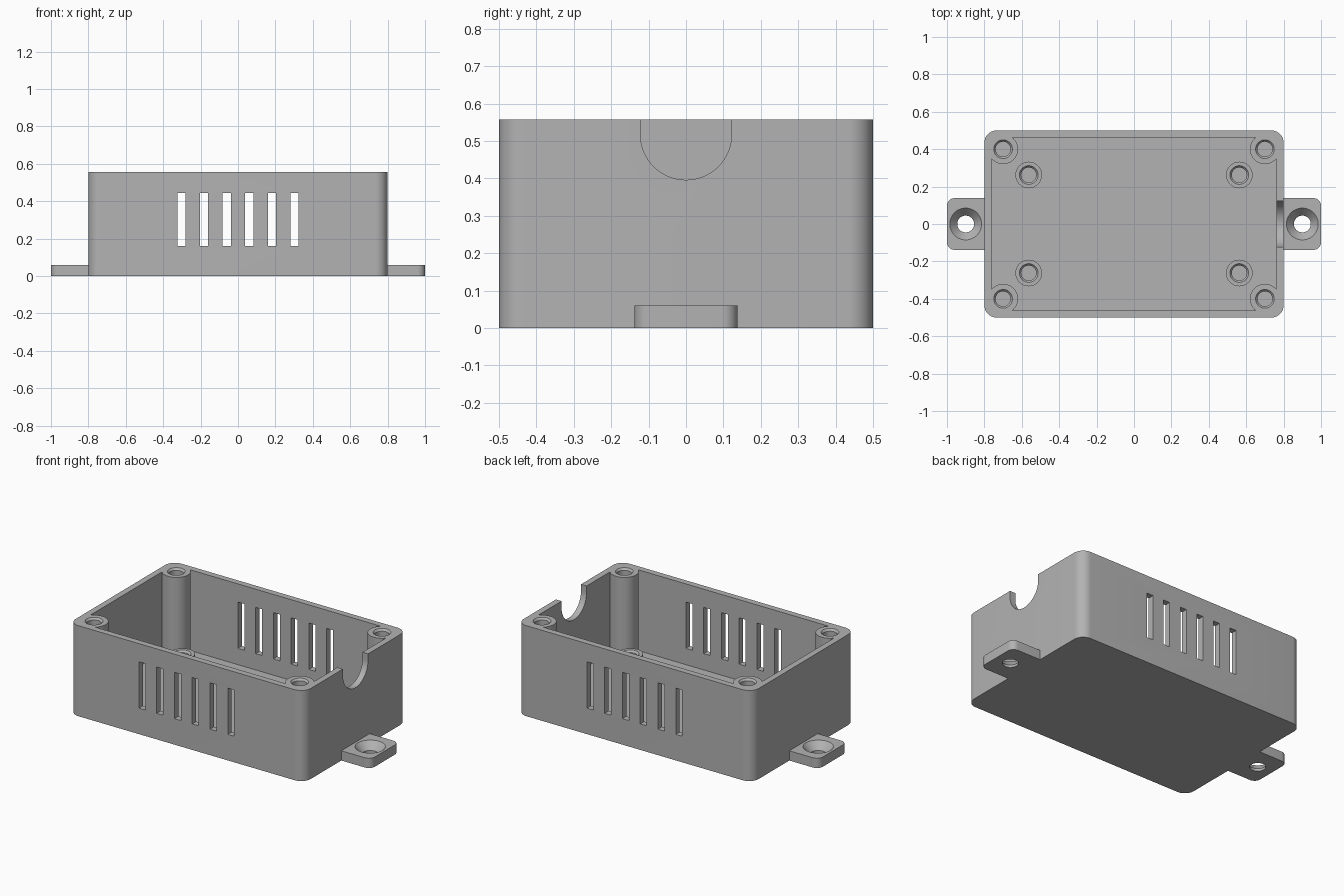
import bpy, bmesh, math

old = bpy.data.objects.get("Cube")
if old:
    bpy.data.objects.remove(old, do_unlink=True)

# One grey plastic for every part
grey = bpy.data.materials.new("grey plastic")
grey.use_nodes = True
colour = (0.45, 0.45, 0.45, 1)
grey.diffuse_color = colour
grey.node_tree.nodes["Principled BSDF"].inputs["Base Color"].default_value = colour

HEIGHT, WALL, FLOOR = 0.557, 0.038, 0.06
LENGTH, WIDTH = 1.6, 1.0


def make_object(name, bm):
    bmesh.ops.recalc_face_normals(bm, faces=bm.faces)
    mesh = bpy.data.meshes.new(name)
    bm.to_mesh(mesh)
    bm.free()
    mesh.materials.append(grey)
    obj = bpy.data.objects.new(name, mesh)
    bpy.context.collection.objects.link(obj)
    return obj


def add_box(bm, x0, x1, y0, y1, z0, z1, radius=0, rounded=lambda co: True):
    """Box whose chosen vertical edges are rounded."""
    verts = bmesh.ops.create_cube(bm, size=1)["verts"]
    for v in verts:
        v.co = (x1 if v.co.x > 0 else x0, y1 if v.co.y > 0 else y0,
                z1 if v.co.z > 0 else z0)
    if radius:
        edges = {e for v in verts for e in v.link_edges}
        upright = [e for e in edges
                   if abs(e.verts[0].co.z - e.verts[1].co.z) > 1e-4
                   and rounded(e.verts[0].co)]
        bmesh.ops.bevel(bm, geom=upright, offset=radius, segments=10,
                        affect='EDGES', profile=0.5)


def add_lathe(bm, x, y, profile, sides=48):
    """Closed turned solid from (radius, z) pairs, bottom to top."""
    rings = [[bm.verts.new((x + r * math.cos(2 * math.pi * i / sides),
                            y + r * math.sin(2 * math.pi * i / sides), z))
              for i in range(sides)] for r, z in profile]
    for a, b in zip(rings, rings[1:]):
        for i in range(sides):
            j = (i + 1) % sides
            bm.faces.new((a[i], a[j], b[j], b[i]))
    bm.faces.new(rings[0][::-1])
    bm.faces.new(rings[-1])


def combine(target, bm, operation, name):
    """Boolean a helper solid into the target and remove the helper."""
    helper = make_object(name, bm)
    helper.hide_render = True
    mod = target.modifiers.new(name, 'BOOLEAN')
    mod.operation, mod.solver, mod.object = operation, 'EXACT', helper
    bpy.context.view_layer.objects.active = target
    bpy.ops.object.modifier_apply(modifier=mod.name)
    bpy.data.objects.remove(helper, do_unlink=True)


def corners(x, y):
    return [(sx * x, sy * y) for sx in (-1, 1) for sy in (-1, 1)]


def finish(obj):
    bpy.ops.object.select_all(action='DESELECT')
    obj.select_set(True)
    bpy.context.view_layer.objects.active = obj
    bpy.ops.object.shade_smooth_by_angle(angle=math.radians(30))


# Outer shell with open top
hx, hy = LENGTH / 2, WIDTH / 2
bm = bmesh.new()
add_box(bm, -hx, hx, -hy, hy, 0, HEIGHT, 0.065)
case = make_object("case_shell", bm)
bm = bmesh.new()
add_box(bm, WALL - hx, hx - WALL, WALL - hy, hy - WALL, FLOOR, HEIGHT + 0.2, 0.03)
combine(case, bm, 'DIFFERENCE', "cavity")

# Tall lid posts and short board standoffs
bm = bmesh.new()
for x, y in corners(0.7, 0.4):
    add_lathe(bm, x, y, [(0.08, FLOOR / 2), (0.08, HEIGHT)])
for x, y in corners(0.563, 0.262):
    add_lathe(bm, x, y, [(0.071, FLOOR / 2), (0.071, 0.14)])
combine(case, bm, 'UNION', "posts")

# Chamfered screw holes in posts and standoffs
bm = bmesh.new()
for places, top, depth in ((corners(0.7, 0.4), HEIGHT, 0.35),
                           (corners(0.563, 0.262), 0.14, 0.08)):
    for x, y in places:
        add_lathe(bm, x, y, [(0.04, top - depth), (0.04, top - 0.012),
                             (0.05, top), (0.05, top + 0.02)])
combine(case, bm, 'DIFFERENCE', "screw_holes")

# Vent slots through front and back walls
bm = bmesh.new()
for i in range(6):
    x = (i - 2.5) * 0.121
    add_box(bm, x - 0.022, x + 0.022, -hy - 0.1, hy + 0.1, 0.16, 0.445)
combine(case, bm, 'DIFFERENCE', "vent_slots")

# Round-bottomed cable notch in the left end wall
bm = bmesh.new()
arc = [(0.122 * math.cos(a), 0.518 + 0.122 * math.sin(a))
       for a in (math.pi * (1 + i / 32) for i in range(33))]
outline = [(-0.122, HEIGHT + 0.1)] + arc + [(0.122, HEIGHT + 0.1)]
face = bm.faces.new([bm.verts.new((hx - WALL - 0.02, y, z)) for y, z in outline])
moved = bmesh.ops.extrude_face_region(bm, geom=[face])["geom"]
bmesh.ops.translate(bm, vec=(0.2, 0, 0),
                    verts=[v for v in moved if isinstance(v, bmesh.types.BMVert)])
combine(case, bm, 'DIFFERENCE', "cable_notch")
finish(case)

# Countersunk mounting tabs at both ends
for side, name in ((1, "left_mounting_tab"), (-1, "right_mounting_tab")):
    bm = bmesh.new()
    x0, x1 = sorted((side * hx, side))
    add_box(bm, x0, x1, -0.138, 0.138, 0, 0.06, 0.04,
            lambda co: abs(co.x) > 0.9)
    tab = make_object(name, bm)
    bm = bmesh.new()
    add_lathe(bm, side * 0.9, 0, [(0.045, -0.05), (0.045, 0.015),
                                  (0.085, 0.06), (0.085, 0.1)])
    combine(tab, bm, 'DIFFERENCE', "countersink")
    finish(tab)
